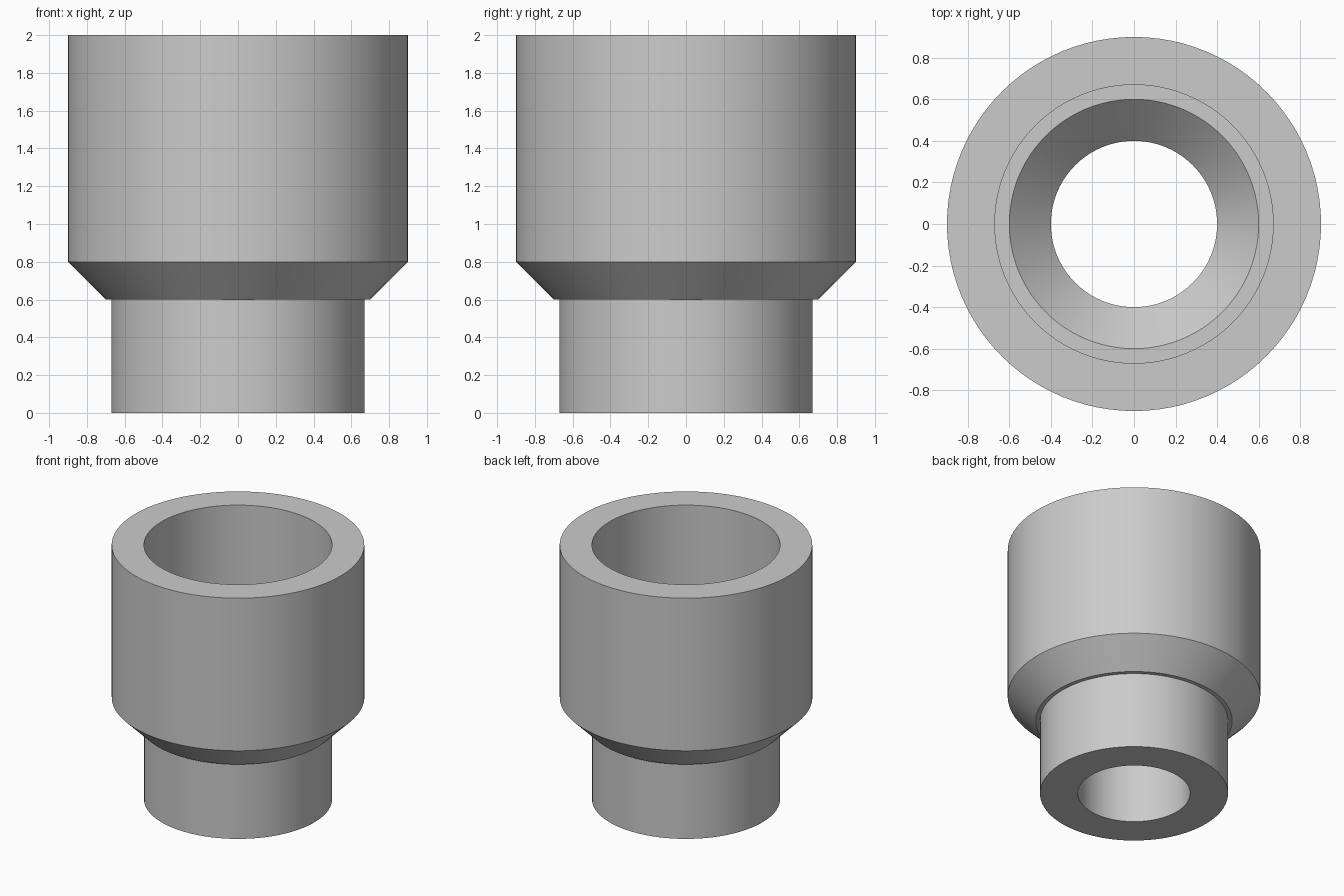
import bpy
import bmesh
from math import cos, sin, tau, radians

cube = bpy.data.objects.get("Cube")
if cube:
    bpy.data.objects.remove(cube, do_unlink=True)

SIDES = 96


def make_material(name, colour):
    mat = bpy.data.materials.new(name)
    mat.use_nodes = True
    mat.diffuse_color = colour
    mat.node_tree.nodes["Principled BSDF"].inputs["Base Color"].default_value = colour
    return mat


def lathe(name, profile, mat):
    """Revolve a closed (radius, height) profile around the z axis."""
    bm = bmesh.new()
    rings = [[bm.verts.new((r * cos(tau * i / SIDES), r * sin(tau * i / SIDES), z))
              for i in range(SIDES)] for r, z in profile]
    for a, b in zip(rings, rings[1:] + rings[:1]):
        for i in range(SIDES):
            j = (i + 1) % SIDES
            bm.faces.new((a[i], a[j], b[j], b[i]))
    bmesh.ops.recalc_face_normals(bm, faces=bm.faces)
    mesh = bpy.data.meshes.new(name)
    bm.to_mesh(mesh)
    bm.free()
    mesh.materials.append(mat)
    obj = bpy.data.objects.new(name, mesh)
    bpy.context.collection.objects.link(obj)
    bpy.ops.object.select_all(action="DESELECT")
    obj.select_set(True)
    bpy.context.view_layer.objects.active = obj
    bpy.ops.object.shade_smooth_by_angle(angle=radians(30))
    return obj


grey = make_material("light grey", (0.6, 0.6, 0.6, 1))

# Outer wall: spigot, small shoulder, chamfer, socket
outer = [(0.67, 0), (0.67, 0.6), (0.7, 0.6), (0.9, 0.8), (0.9, 2)]
# Inner wall: socket bore, stop ledge, funnel, narrow bore
inner = [(0.67, 2), (0.67, 0.8), (0.6, 0.8), (0.4, 0.6), (0.4, 0)]
lathe("pipe_reducer", outer + inner, grey)
